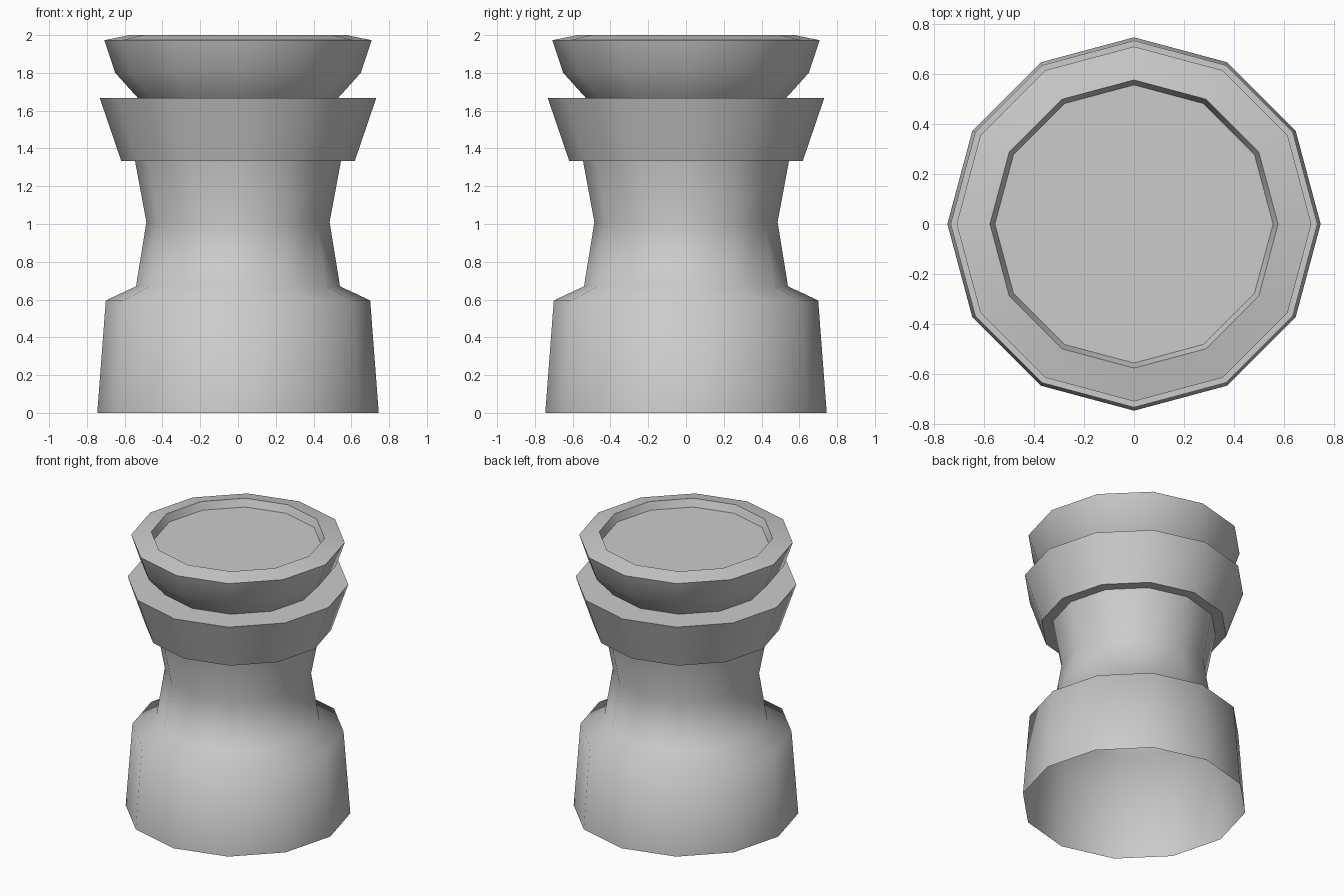
import bpy
import bmesh
from math import cos, sin, pi, radians

if "Cube" in bpy.data.objects:
    bpy.data.objects.remove(bpy.data.objects["Cube"])

SIDES = 12


def lathe(name, profile, cap_end=False):
    """Revolve (radius, height) points around z; normals face outward."""
    bm = bmesh.new()
    rings = [[bm.verts.new((r * cos(2 * pi * i / SIDES), r * sin(2 * pi * i / SIDES), z))
              for i in range(SIDES)] for r, z in profile]
    for low, high in zip(rings, rings[1:]):
        for i in range(SIDES):
            j = (i + 1) % SIDES
            bm.faces.new((low[i], low[j], high[j], high[i]))
    if cap_end:
        bm.faces.new(rings[-1])
    mesh = bpy.data.meshes.new(name)
    bm.to_mesh(mesh)
    bm.free()
    obj = bpy.data.objects.new(name, mesh)
    bpy.context.collection.objects.link(obj)
    bpy.ops.object.select_all(action='DESELECT')
    obj.select_set(True)
    bpy.context.view_layer.objects.active = obj
    bpy.ops.object.shade_smooth_by_angle(angle=radians(65))
    return obj


# Flared base, sloped shoulder and waisted shaft (open underneath)
lathe("tower_body", [(0.745, 0), (0.70, 0.595), (0.54, 0.67), (0.485, 1.01), (0.545, 1.333)])

# Overhanging collar with flat underside and top ledge
lathe("collar", [(0.545, 1.333), (0.618, 1.333), (0.732, 1.667), (0.53, 1.667)])

# Bowl-shaped crown with a shallow recessed floor
lathe("crown", [(0.53, 1.667), (0.65, 1.80), (0.708, 1.973), (0.575, 2.0), (0.555, 1.945)],
      cap_end=True)
